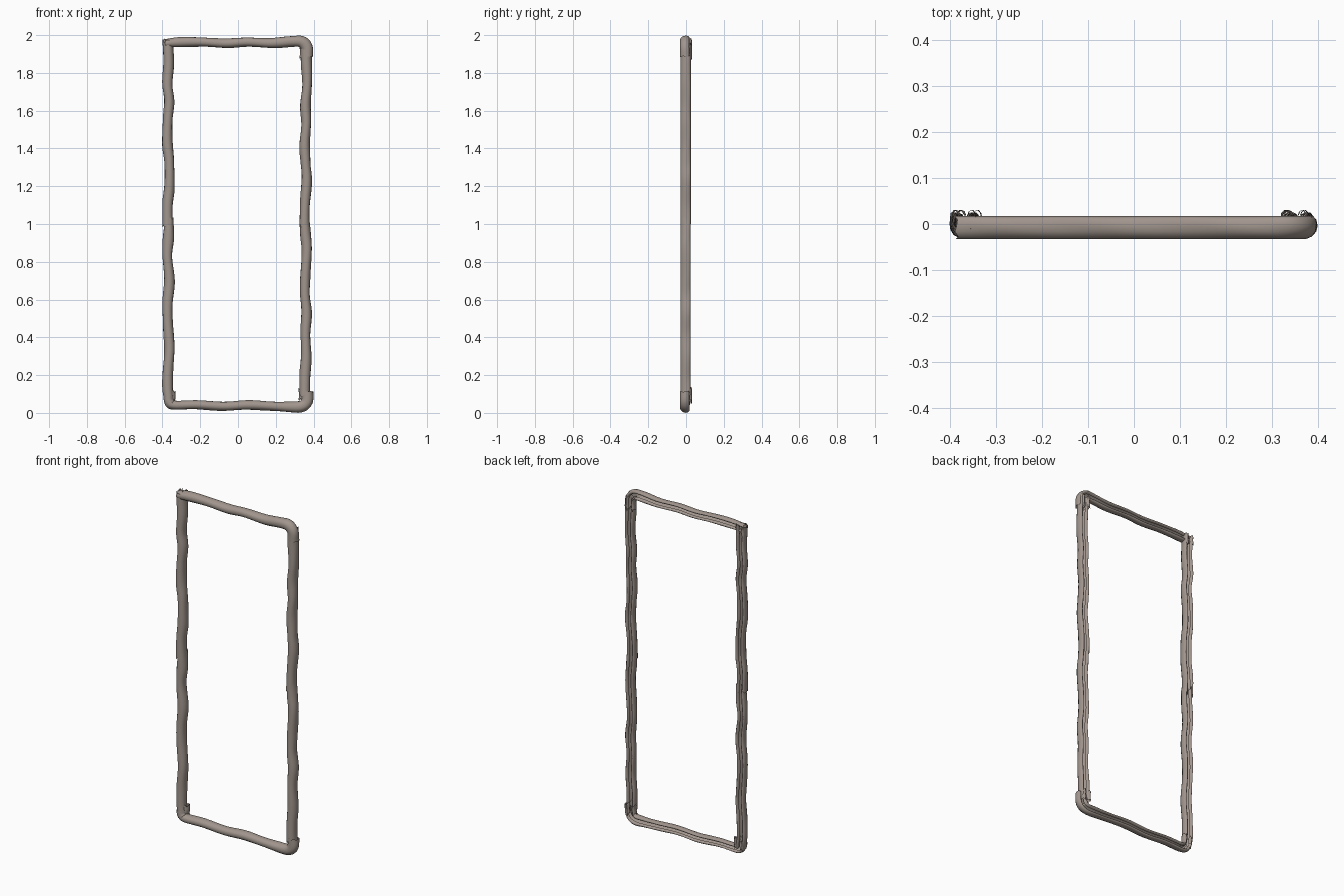
import bpy, math
from mathutils import Vector

bark = bpy.data.materials.new("grey brown bark")
bark.diffuse_color = (0.36, 0.305, 0.27, 1)

# Open-backed channel: rounded front, two lips curling inward at the back
half = [(0.009, 0.008), (0.013, 0.018), (0.020, 0.022), (0.027, 0.014),
        (0.029, 0.0), (0.026, -0.013), (0.018, -0.024), (0.007, -0.029)]
PROFILE = [(-u, v) for u, v in half] + [(u, v) for u, v in reversed(half)]


def smooth_path(pts, steps=6):
    """Catmull-Rom through (x, z, scale) points."""
    p = [Vector(q) for q in pts]
    p = [2 * p[0] - p[1]] + p + [2 * p[-1] - p[-2]]
    out = []
    for i in range(1, len(p) - 2):
        a, b, c, d = p[i - 1:i + 3]
        for k in range(steps):
            t = k / steps
            out.append(0.5 * (2 * b + (c - a) * t + (2 * a - 5 * b + 4 * c - d) * t * t
                              + (3 * b - a - 3 * c + d) * t ** 3))
    return out + [p[-2]]


def branch(name, pts, depth=1.0, shift=0.0, ragged=0.0):
    path = smooth_path(pts)
    n, m = len(path), len(PROFILE)
    verts, faces = [], []
    for i, q in enumerate(path):
        a, b = path[max(i - 1, 0)], path[min(i + 1, n - 1)]
        t = Vector((b.x - a.x, b.y - a.y)).normalized()
        end = i in (0, n - 1)
        for j, (u, v) in enumerate(PROFILE):
            u *= q.z * (1 + 0.04 * math.sin(i * 0.5 + j))
            v = v * depth + shift
            # uneven torn ends
            s = ragged * math.sin(j * 2.3) if end else 0
            verts.append((q.x - t.y * u + t.x * s, v, q.y + t.x * u + t.y * s))
    for i in range(n - 1):
        for j in range(m - 1):
            k = i * m + j
            faces.append((k, k + 1, k + m + 1, k + m))
    me = bpy.data.meshes.new(name)
    me.from_pydata(verts, [], faces)
    me.materials.append(bark)
    ob = bpy.data.objects.new(name, me)
    bpy.context.collection.objects.link(ob)
    for f in me.polygons:
        f.use_smooth = True
    return ob


# Upright halves, overlapping slightly at mid height
branch("left_upper_post", [(-0.372, 1.97, 1), (-0.367, 1.85, .95), (-0.374, 1.74, .95),
       (-0.364, 1.65, .9), (-0.372, 1.55, .9), (-0.374, 1.43, .95), (-0.364, 1.33, .9),
       (-0.363, 1.20, .95), (-0.373, 1.10, .95), (-0.372, 0.99, 1)], 1.08, 0.0015, 0.01)
branch("left_lower_post", [(-0.364, 1.03, .8), (-0.368, 0.93, 1), (-0.374, 0.83, .9),
       (-0.363, 0.70, .95), (-0.373, 0.58, .95), (-0.371, 0.47, .9), (-0.363, 0.34, .95),
       (-0.371, 0.22, .95), (-0.372, 0.12, .95), (-0.362, 0.05, .9)], 1.04, 0.0015, 0.01)
branch("right_upper_post", [(0.360, 1.95, 1), (0.362, 1.86, 1), (0.366, 1.74, .9),
       (0.357, 1.63, .95), (0.361, 1.53, .9), (0.353, 1.42, .95), (0.358, 1.32, .9),
       (0.364, 1.23, .95), (0.354, 1.10, .9), (0.352, 0.99, .95)], 1.08, 0.0015, 0.01)
branch("right_lower_post", [(0.353, 1.03, .9), (0.357, 0.95, .95), (0.364, 0.86, .95),
       (0.356, 0.72, .9), (0.354, 0.63, .9), (0.363, 0.53, .95), (0.357, 0.42, .9),
       (0.361, 0.30, .95), (0.354, 0.19, 1), (0.354, 0.09, 1)], 1.04, 0.0015, 0.01)

# Crosspieces, each hooking round the right-hand corner
branch("top_beam", [(-0.385, 1.957, .8), (-0.30, 1.963, .9), (-0.18, 1.963, .85),
       (-0.06, 1.957, .85), (0.05, 1.963, .85), (0.18, 1.958, .9), (0.28, 1.966, 1.0),
       (0.335, 1.965, 1.05), (0.364, 1.935, 1.1), (0.369, 1.885, 1.0)], 0.97, -0.004, 0.004)
branch("bottom_beam", [(-0.371, 0.085, .9), (-0.362, 0.055, .9), (-0.335, 0.041, .85),
       (-0.22, 0.043, .8), (-0.08, 0.035, .85), (0.05, 0.042, .85), (0.17, 0.036, .85),
       (0.27, 0.032, .95), (0.335, 0.034, 1.05), (0.364, 0.06, 1.1), (0.369, 0.115, 1.0)],
       0.97, -0.004, 0.004)

# Small torn bark stubs at the joints
for name, x, z, up in (("top_left_stub", -0.372, 1.92, 0.055), ("top_right_stub", 0.352, 1.88, 0.07),
                       ("bottom_right_stub", 0.347, 0.07, 0.06), ("bottom_left_stub", -0.36, 0.06, 0.05)):
    branch(name, [(x, z, .95), (x + 0.003, z + up / 2, .9), (x, z + up, 1)], 0.9, 0.011, 0.01)
